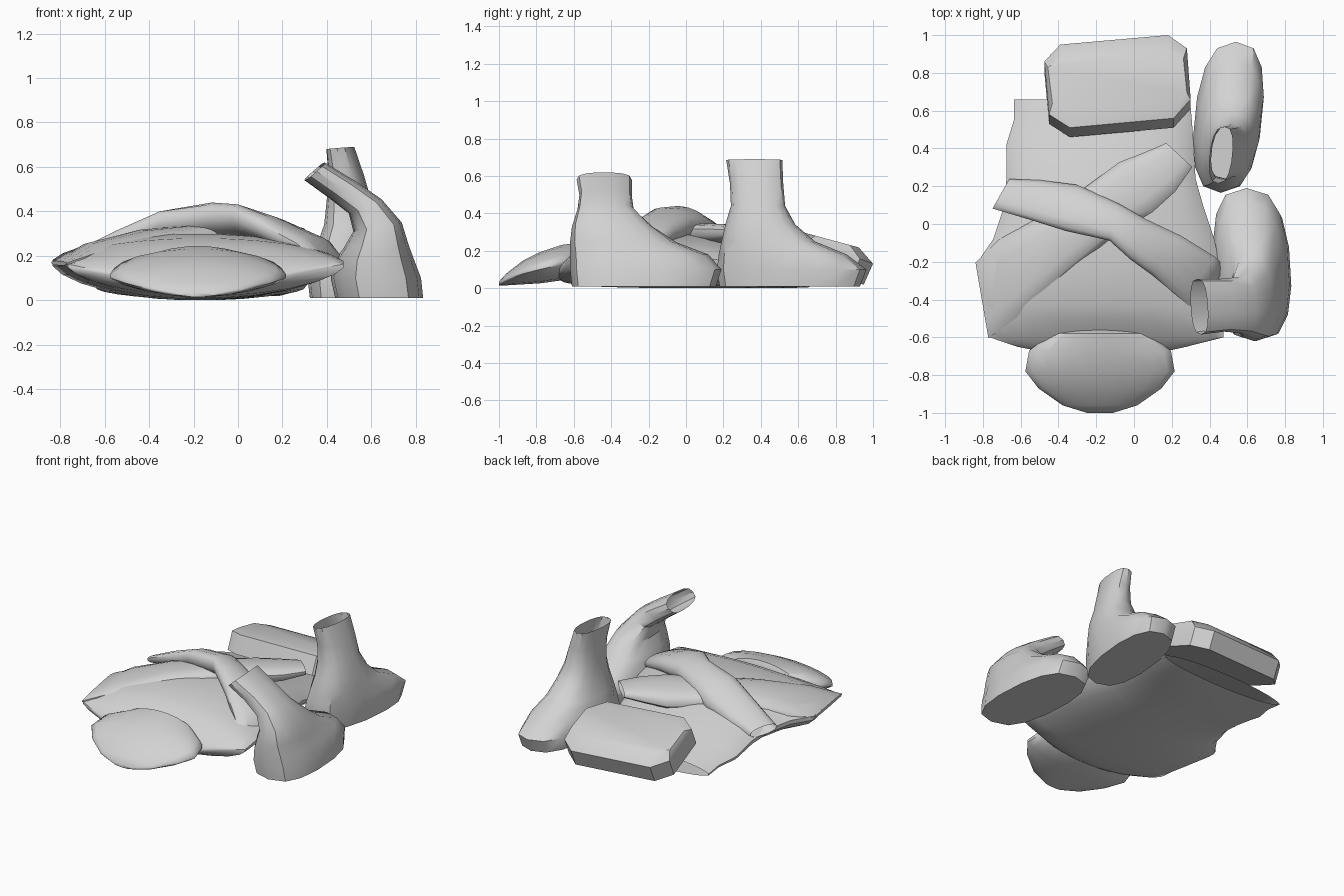
import bpy, bmesh, math
from mathutils import Vector

cube = bpy.data.objects.get("Cube")
if cube:
    bpy.data.objects.remove(cube)

grey = bpy.data.materials.new("plain_grey")
grey.use_nodes = True
GREY = (0.65, 0.65, 0.65, 1)
grey.diffuse_color = GREY
grey.node_tree.nodes["Principled BSDF"].inputs["Base Color"].default_value = GREY


def oval(c, u, v, n, p=1.0, q=1.0):
    """Ring around c with half axes u and v; p and q square or pinch it."""
    pts = []
    for i in range(n):
        a = 2 * math.pi * (i + 0.5) / n
        ca, sa = math.cos(a), math.sin(a)
        pts.append(Vector(c) + Vector(u) * math.copysign(abs(ca) ** p, ca)
                   + Vector(v) * math.copysign(abs(sa) ** q, sa))
    return pts


def loft(name, rings, open_end=False, angle=35):
    """Skin the rings; the last ring is closed unless it is an opening."""
    bm = bmesh.new()
    vs = [[bm.verts.new(p) for p in r] for r in rings]
    n = len(vs[0])
    for a, b in zip(vs, vs[1:]):
        for i in range(n):
            j = (i + 1) % n
            bm.faces.new((a[i], a[j], b[j], b[i]))
    bm.faces.new(vs[0][::-1])
    end = bm.faces.new(vs[-1])
    bmesh.ops.recalc_face_normals(bm, faces=bm.faces)
    if open_end:
        bmesh.ops.delete(bm, geom=[end], context='FACES_ONLY')
    me = bpy.data.meshes.new(name)
    bm.to_mesh(me)
    bm.free()
    me.materials.append(grey)
    ob = bpy.data.objects.new(name, me)
    bpy.context.collection.objects.link(ob)
    bpy.ops.object.select_all(action='DESELECT')
    bpy.context.view_layer.objects.active = ob
    ob.select_set(True)
    bpy.ops.object.shade_smooth_by_angle(angle=math.radians(angle))


def slab(y, x1, x2, zedge, ztop, zbot, n=24):
    """Lens section across the garment, with separate bulge above and below."""
    ring = oval(((x1 + x2) / 2, y, 0), ((x2 - x1) / 2, 0, 0), (0, 0, 1), n, 1, 1.2)
    for p in ring:
        p.z = zedge + p.z * ((ztop - zedge) if p.z > 0 else (zedge - zbot))
    return ring


# Garment body, front to hem: y, left x, right x, edge z, top z, bottom z
loft("garment_body", [slab(*s) for s in (
    (-0.69, -0.42, 0.10, 0.09, 0.11, 0.05),
    (-0.65, -0.62, 0.28, 0.13, 0.15, 0.03),
    (-0.60, -0.77, 0.48, 0.16, 0.19, 0.02),
    (-0.51, -0.785, 0.48, 0.17, 0.245, 0.01),
    (-0.43, -0.80, 0.47, 0.17, 0.28, 0.005),
    (-0.21, -0.84, 0.46, 0.17, 0.30, 0.0),
    (-0.08, -0.75, 0.43, 0.165, 0.30, 0.0),
    (0.10, -0.69, 0.37, 0.15, 0.29, 0.0),
    (0.24, -0.68, 0.33, 0.13, 0.26, 0.0),
    (0.42, -0.68, 0.32, 0.09, 0.19, 0.0),
    (0.55, -0.64, 0.31, 0.07, 0.15, 0.0),
    (0.66, -0.64, 0.30, 0.055, 0.11, 0.005))], True)

# Hood lying in front of the collar
loft("hood", [slab(y, -0.18 - w, -0.18 + w, (b + t) / 2, t, b, 20) for y, w, b, t in (
    (-1.0, 0.07, 0.015, 0.035),
    (-0.96, 0.20, 0.015, 0.08),
    (-0.87, 0.33, 0.02, 0.15),
    (-0.78, 0.40, 0.025, 0.195),
    (-0.67, 0.38, 0.04, 0.232),
    (-0.58, 0.26, 0.07, 0.245),
    (-0.56, 0.20, 0.09, 0.21))], angle=50)


# Folded sleeves: back edge point, front edge point and half thickness
def sleeve(name, stations):
    rings = []
    for x1, y1, z1, x2, y2, z2, t in stations:
        c = ((x1 + x2) / 2, (y1 + y2) / 2, (z1 + z2) / 2)
        u = ((x2 - x1) / 2, (y2 - y1) / 2, (z2 - z1) / 2)
        rings.append(oval(c, u, (0, 0, t), 14, 0.85, 0.8))
    loft(name, rings, True, 50)


sleeve("lower_sleeve", (
    (-0.84, -0.20, 0.17, -0.77, -0.61, 0.165, 0.01),
    (-0.72, -0.08, 0.19, -0.62, -0.50, 0.20, 0.065),
    (-0.52, 0.03, 0.235, -0.36, -0.28, 0.25, 0.075),
    (-0.27, 0.19, 0.26, -0.10, -0.06, 0.29, 0.065),
    (-0.08, 0.33, 0.265, 0.10, 0.06, 0.30, 0.06),
    (0.05, 0.38, 0.28, 0.22, 0.17, 0.30, 0.05),
    (0.17, 0.43, 0.295, 0.31, 0.30, 0.305, 0.03)))

sleeve("upper_sleeve", (
    (0.48, -0.22, 0.18, 0.35, -0.50, 0.18, 0.02),
    (0.43, -0.17, 0.22, 0.26, -0.41, 0.24, 0.06),
    (0.25, -0.06, 0.29, 0.09, -0.27, 0.33, 0.065),
    (0.06, 0.03, 0.33, -0.02, -0.19, 0.38, 0.07),
    (-0.08, 0.11, 0.33, -0.13, -0.09, 0.385, 0.075),
    (-0.30, 0.21, 0.27, -0.36, -0.04, 0.36, 0.07),
    (-0.50, 0.235, 0.21, -0.55, 0.02, 0.28, 0.06),
    (-0.66, 0.24, 0.175, -0.75, 0.08, 0.20, 0.03)))


# Boots: inner x and z, outer x and z, heel y and toe y of every section
def boot(name, lean, square, stations):
    rings = []
    for x1, z1, x2, z2, y1, y2 in stations:
        c = ((x1 + x2) / 2, (y1 + y2) / 2, (z1 + z2) / 2)
        u = ((x2 - x1) / 2, 0, (z2 - z1) / 2)
        half = (y2 - y1) / 2
        rings.append(oval(c, u, (lean * half, half, 0), 14, square, 0.88))
    loft(name, rings, True, 38)


boot("front_boot", -0.06, 0.68, (
    (0.44, 0.01, 0.83, 0.01, -0.61, 0.16),
    (0.42, 0.10, 0.82, 0.10, -0.62, 0.19),
    (0.44, 0.18, 0.79, 0.18, -0.62, 0.12),
    (0.48, 0.24, 0.765, 0.25, -0.62, -0.05),
    (0.52, 0.31, 0.735, 0.35, -0.61, -0.18),
    (0.50, 0.39, 0.645, 0.455, -0.58, -0.28),
    (0.41, 0.46, 0.53, 0.535, -0.57, -0.29),
    (0.30, 0.54, 0.39, 0.62, -0.585, -0.29)))

boot("back_boot", 0.1, 0.74, (
    (0.33, 0.01, 0.67, 0.01, 0.18, 0.93),
    (0.32, 0.10, 0.68, 0.10, 0.165, 0.965),
    (0.34, 0.18, 0.67, 0.18, 0.175, 0.86),
    (0.36, 0.25, 0.65, 0.25, 0.19, 0.69),
    (0.39, 0.34, 0.63, 0.34, 0.21, 0.585),
    (0.40, 0.44, 0.60, 0.44, 0.24, 0.53),
    (0.41, 0.56, 0.565, 0.56, 0.235, 0.52),
    (0.40, 0.68, 0.52, 0.69, 0.215, 0.515)))

# Tilted box with cut corners and a gently raised lid
plan = ((-0.45, 0.58), (-0.34, 0.51), (0.21, 0.56), (0.30, 0.66),
        (0.28, 0.93), (0.18, 1.0), (-0.39, 0.95), (-0.475, 0.86))
base = [Vector((x, y - 0.05, 0.20 - 0.37 * (y - 0.51))) for x, y in plan]
rim = [Vector((x, y, 0.315 - 0.375 * (y - 0.51))) for x, y in plan]
lid = [Vector((-0.09 + (x + 0.09) * 0.95, 0.59 + (y - 0.51) * 0.68,
               0.33 - 0.27 * (0.08 + (y - 0.51) * 0.68))) for x, y in plan]
loft("box", [base, rim, lid], angle=40)
